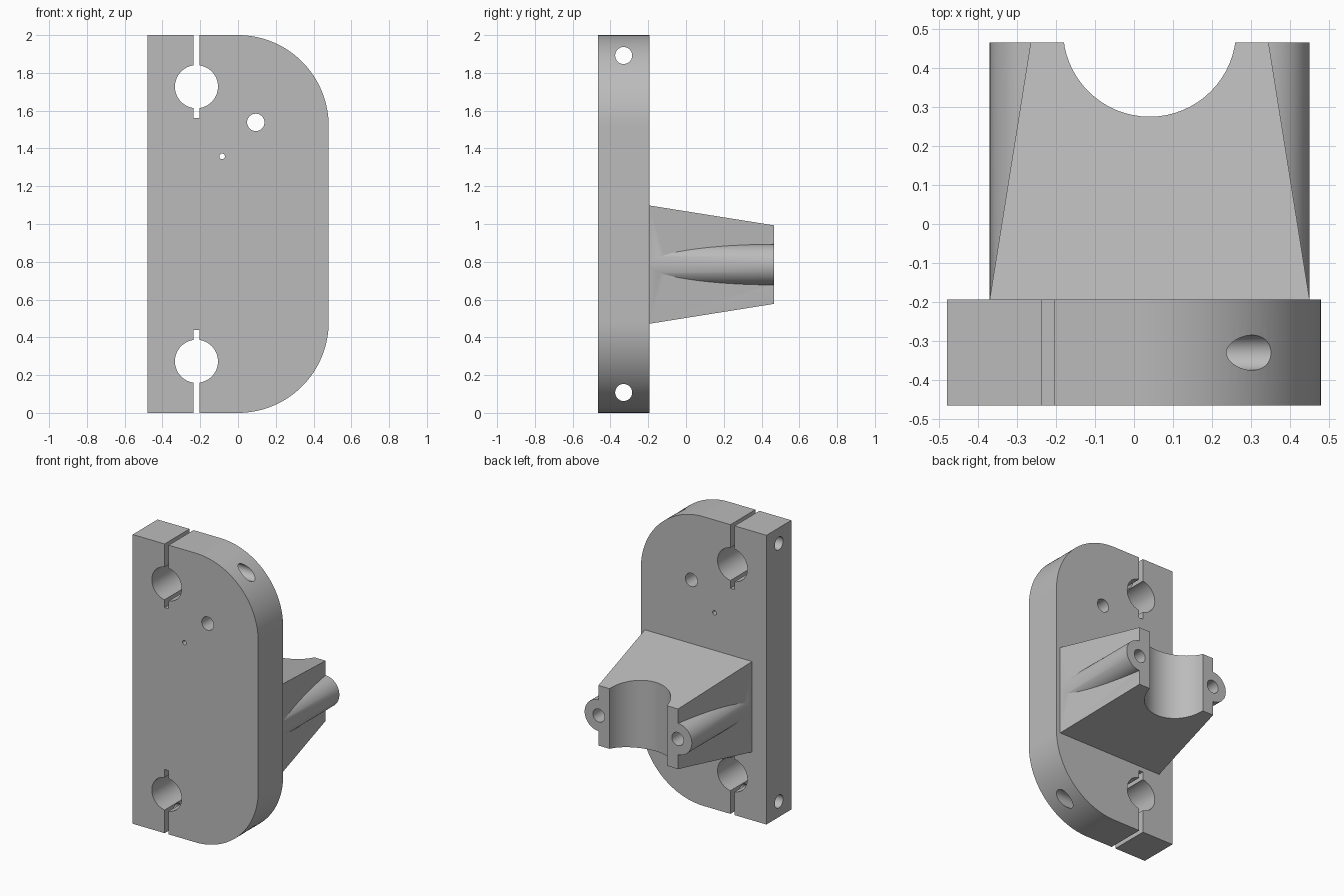
import bpy, bmesh, math
from mathutils import Matrix, Vector

cube = bpy.data.objects.get("Cube")
if cube:
    bpy.data.objects.remove(cube, do_unlink=True)

FRONT, SEAM, BACK = -0.465, -0.193, 0.465
HEIGHT, HALF_W = 2.0, 0.48
MID_X, MID_Z = 0.04, 0.785

grey = bpy.data.materials.new("machined grey")
grey.use_nodes = True
COLOUR = (0.5, 0.5, 0.5, 1)
grey.diffuse_color = COLOUR
grey.node_tree.nodes["Principled BSDF"].inputs["Base Color"].default_value = COLOUR


def finish(name, bm):
    bmesh.ops.recalc_face_normals(bm, faces=bm.faces)
    mesh = bpy.data.meshes.new(name)
    bm.to_mesh(mesh)
    bm.free()
    mesh.materials.append(grey)
    obj = bpy.data.objects.new(name, mesh)
    bpy.context.collection.objects.link(obj)
    return obj


def box(name, lo, hi):
    bm = bmesh.new()
    lo, hi = Vector(lo), Vector(hi)
    size = Matrix.Diagonal((*(hi - lo), 1))
    bmesh.ops.create_cube(bm, size=1, matrix=Matrix.Translation((lo + hi) / 2) @ size)
    return finish(name, bm)


def rod(name, start, end, radius, segments=64):
    start, end = Vector(start), Vector(end)
    axis = end - start
    turn = axis.to_track_quat('Z', 'Y').to_matrix().to_4x4()
    bm = bmesh.new()
    bmesh.ops.create_cone(bm, cap_ends=True, segments=segments, radius1=radius,
                          radius2=radius, depth=axis.length,
                          matrix=Matrix.Translation((start + end) / 2) @ turn)
    return finish(name, bm)


def combine(target, tool, operation='DIFFERENCE'):
    mod = target.modifiers.new(operation.lower(), 'BOOLEAN')
    mod.operation, mod.solver, mod.object = operation, 'EXACT', tool
    bpy.context.view_layer.objects.active = target
    bpy.ops.object.modifier_apply(modifier=mod.name)
    bpy.data.objects.remove(tool, do_unlink=True)


def smooth(obj):
    bpy.ops.object.select_all(action='DESELECT')
    obj.select_set(True)
    bpy.context.view_layer.objects.active = obj
    bpy.ops.object.shade_smooth_by_angle(angle=math.radians(25))


# Plate: square on one side, two large rounded corners on the other
bm = bmesh.new()
outline = [(-HALF_W, HEIGHT), (-HALF_W, 0)]
for centre_z, first in ((HALF_W, -90), (HEIGHT - HALF_W, 0)):
    for i in range(33):
        a = math.radians(first + 90 * i / 32)
        outline.append((HALF_W * math.cos(a), centre_z + HALF_W * math.sin(a)))
face = bm.faces.new([bm.verts.new((x, FRONT, z)) for x, z in outline])
sweep = bmesh.ops.extrude_face_region(bm, geom=[face])
bmesh.ops.translate(bm, vec=(0, SEAM - FRONT, 0),
                    verts=[v for v in sweep["geom"] if isinstance(v, bmesh.types.BMVert)])
plate = finish("plate", bm)


def drill(x, z, radius):
    combine(plate, rod("drill", (x, FRONT - 0.1, z), (x, SEAM + 0.1, z), radius))


# Rod clamps, mirrored top and bottom: bore, split slot and cross screw hole
for flip in (False, True):
    def level(z):
        return HEIGHT - z if flip else z
    drill(-0.22, level(0.273), 0.114)
    low, high = sorted((level(-0.1), level(0.44)))
    combine(plate, box("slot", (-0.236, FRONT - 0.1, low), (-0.205, SEAM + 0.1, high)))
    z = level(0.108)
    combine(plate, rod("screw_hole", (-0.7, -0.33, z), (0.7, -0.33, z), 0.045))

# Two small holes through the plate
drill(0.094, 1.538, 0.046)
drill(-0.084, 1.358, 0.015)
smooth(plate)

# Bracket: tapered block reaching back from the plate
bm = bmesh.new()
rings = []
for y, half_x, half_z in ((SEAM, 0.41, 0.313), (BACK, 0.305, 0.208)):
    rings.append([bm.verts.new((MID_X + sx * half_x, y, MID_Z + sz * half_z))
                  for sx, sz in ((-1, -1), (1, -1), (1, 1), (-1, 1))])
for ring in rings:
    bm.faces.new(ring)
for i in range(4):
    j = (i + 1) % 4
    bm.faces.new((rings[0][i], rings[0][j], rings[1][j], rings[1][i]))
bracket = finish("clamp_bracket", bm)

# Screw bosses on both flanks
for side in (-1, 1):
    x = MID_X + side * 0.302
    combine(bracket, rod("boss", (x, SEAM, MID_Z), (x, BACK, MID_Z), 0.108), 'UNION')

# Half-round saddle and blind screw holes
combine(bracket, rod("saddle", (MID_X, 0.497, 0.2), (MID_X, 0.497, 1.4), 0.222))
for side in (-1, 1):
    x = MID_X + side * 0.302
    combine(bracket, rod("blind_hole", (x, 0, MID_Z), (x, BACK + 0.1, MID_Z), 0.045))
smooth(bracket)
